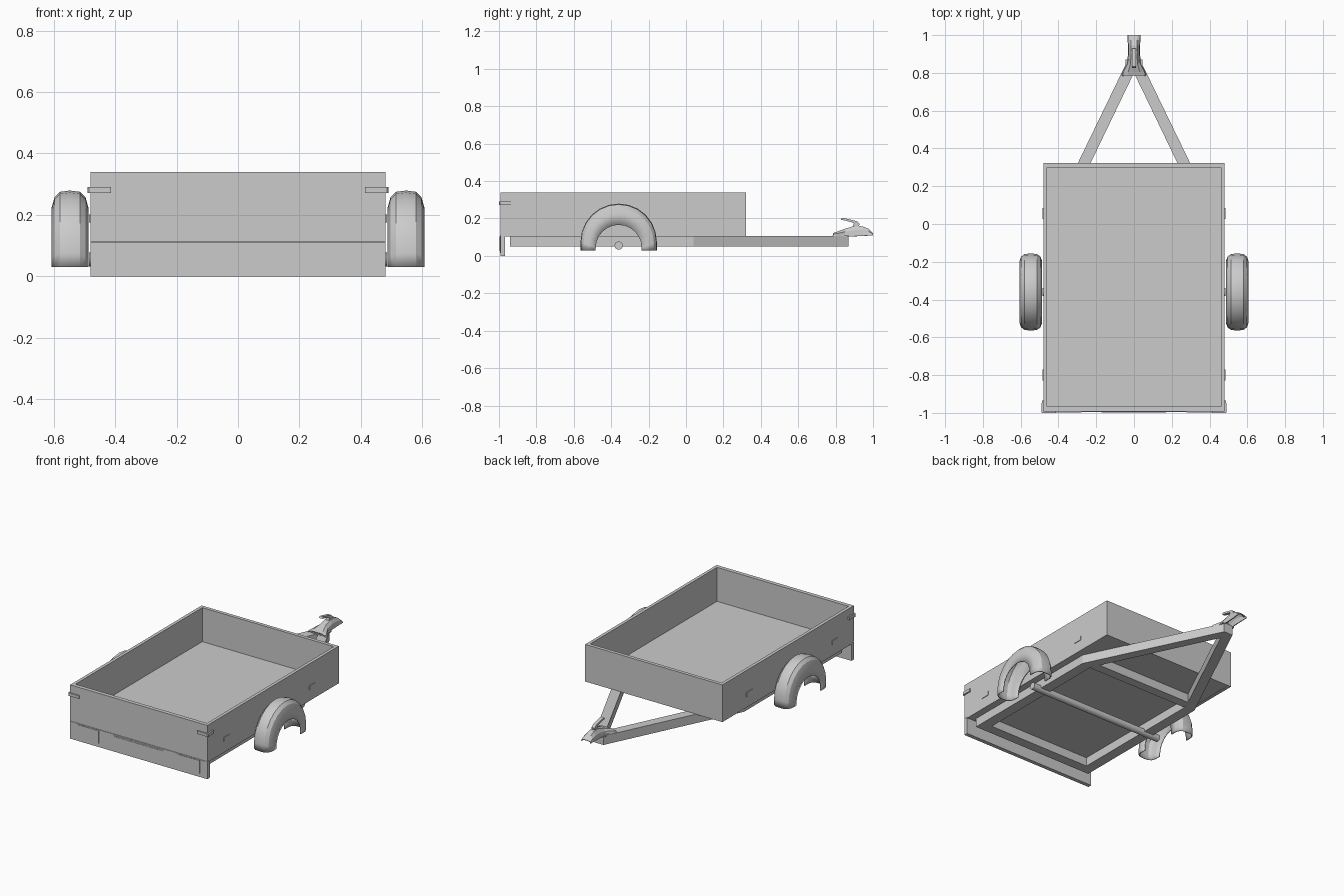
import bpy, bmesh, math
from mathutils import Vector

if "Cube" in bpy.data.objects:
    bpy.data.objects.remove(bpy.data.objects["Cube"])


def make(name, verts, faces):
    bm = bmesh.new()
    vs = [bm.verts.new(v) for v in verts]
    for f in faces:
        bm.faces.new([vs[i] for i in f])
    bmesh.ops.recalc_face_normals(bm, faces=bm.faces)
    me = bpy.data.meshes.new(name)
    bm.to_mesh(me)
    bm.free()
    ob = bpy.data.objects.new(name, me)
    bpy.context.collection.objects.link(ob)
    return ob


def prism(name, pts, lo, hi, axis):
    """Extrude a 2D outline along axis 'x' (pts = y,z) or 'z' (pts = x,y)."""
    n = len(pts)
    put = (lambda p, h: (h, p[0], p[1])) if axis == 'x' else (lambda p, h: (p[0], p[1], h))
    verts = [put(p, lo) for p in pts] + [put(p, hi) for p in pts]
    faces = [list(range(n)), list(range(n, 2 * n))]
    faces += [[i, (i + 1) % n, n + (i + 1) % n, n + i] for i in range(n)]
    return make(name, verts, faces)


def box(name, x0, x1, y0, y1, z0, z1):
    return prism(name, [(x0, y0), (x1, y0), (x1, y1), (x0, y1)], z0, z1, 'z')


def loft(name, rows, thick):
    """Open sheet through rows of points, given a thickness."""
    m = len(rows[0])
    verts = [p for r in rows for p in r]
    faces = [[i * m + j, i * m + j + 1, (i + 1) * m + j + 1, (i + 1) * m + j]
             for i in range(len(rows) - 1) for j in range(m - 1)]
    ob = make(name, verts, faces)
    mod = ob.modifiers.new("Thickness", 'SOLIDIFY')
    mod.thickness = thick
    mod.offset = -1
    return ob


def mirror(ob):
    ob.modifiers.new("Mirror", 'MIRROR').use_axis[0] = True
    return ob


def smooth(ob, angle):
    bpy.ops.object.select_all(action='DESELECT')
    ob.select_set(True)
    bpy.context.view_layer.objects.active = ob
    bpy.ops.object.shade_smooth_by_angle(angle=math.radians(angle))


# cargo box: floor, side walls, end walls
box("floor", -0.46, 0.46, -0.967, 0.302, 0.107, 0.125)
mirror(box("side_wall", 0.46, 0.48, -0.967, 0.322, 0.105, 0.34))
box("front_wall", -0.46, 0.46, 0.30, 0.322, 0.105, 0.34)
box("tailgate", -0.48, 0.48, -0.992, -0.967, 0.112, 0.34)

# rear light board with lamps and plate holder
box("light_board", -0.48, 0.48, -0.992, -0.967, 0.0, 0.111)
box("light_board_panel", -0.46, 0.46, -0.994, -0.99, 0.016, 0.11)
mirror(box("tail_lamp", 0.278, 0.43, -0.997, -0.99, 0.025, 0.105))
box("plate_holder", -0.18, 0.176, -0.996, -0.99, 0.028, 0.105)
box("plate", -0.173, 0.169, -0.998, -0.99, 0.036, 0.098)

# tailgate latches wrapping the rear corners, and side markers
mirror(prism("latch", [(0.413, -1.0), (0.485, -1.0), (0.49, -0.995), (0.488, -0.935),
                       (0.479, -0.935), (0.479, -0.991), (0.413, -0.991)], 0.272, 0.291, 'z'))
for i, y in enumerate((-0.80, 0.055)):
    mirror(box(f"side_marker_{i}", 0.479, 0.484, y - 0.029, y + 0.029, 0.175, 0.202))

# underframe: side rails, cross members and V drawbar
mirror(box("side_rail", 0.366, 0.434, -0.94, 0.04, 0.05, 0.106))
box("rear_crossmember", -0.366, 0.366, -0.94, -0.875, 0.05, 0.106)
box("front_crossmember", -0.36, 0.36, 0.03, 0.09, 0.05, 0.106)
mirror(prism("drawbar", [(0, 0.80), (0, 0.87), (0.032, 0.87), (0.434, 0.04), (0.366, 0.04)],
             0.05, 0.107, 'z'))

# axle tube
bpy.ops.mesh.primitive_cylinder_add(vertices=16, radius=0.022, depth=0.97,
                                    location=(0, -0.36, 0.055),
                                    rotation=(0, math.pi / 2, 0))
axle = bpy.context.object
axle.name = "axle"
smooth(axle, 40)

# mudguards: rounded section swept over an arch with short straight ends
section = [(0.487, 0.123), (0.487, 0.165), (0.496, 0.188), (0.514, 0.201), (0.547, 0.204),
           (0.579, 0.201), (0.597, 0.188), (0.606, 0.165), (0.607, 0.123)]
rows = []
steps = 12
for k in range(-1, steps + 2):
    a = math.pi * min(max(k, 0), steps) / steps
    row = []
    for x, r in section:
        cz = 0.043 + (r - 0.123) * 0.4
        z = 0.03 if k in (-1, steps + 1) else cz + r * math.sin(a)
        row.append((x, -0.36 + r * math.cos(a), z))
    rows.append(row)
guard = loft("mudguard", rows, 0.006)
mirror(guard)
smooth(guard, 25)

# hitch: hollow housing that narrows forward from a flared base
rows = []
for y, w, top, low in ((0.785, 0.066, 0.122, 0.105), (0.805, 0.062, 0.128, 0.105),
                       (0.85, 0.036, 0.145, 0.105), (0.90, 0.032, 0.16, 0.105),
                       (0.945, 0.032, 0.158, 0.107), (0.975, 0.034, 0.145, 0.109),
                       (1.0, 0.035, 0.122, 0.11)):
    rows.append([(-w, y, low), (-w * 0.9, y, low + (top - low) * 0.6), (-w * 0.5, y, top),
                 (w * 0.5, y, top), (w * 0.9, y, low + (top - low) * 0.6), (w, y, low)])
loft("hitch_housing", rows, 0.006)
mirror(box("hitch_flange", 0.0, 0.045, 0.79, 0.87, 0.104, 0.112))

# hitch release lever
prism("hitch_lever", [(0.826, 0.194), (0.834, 0.204), (0.855, 0.2), (0.915, 0.185),
                      (0.928, 0.172), (0.922, 0.15), (0.89, 0.15), (0.898, 0.176),
                      (0.85, 0.189)], -0.011, 0.011, 'x')
